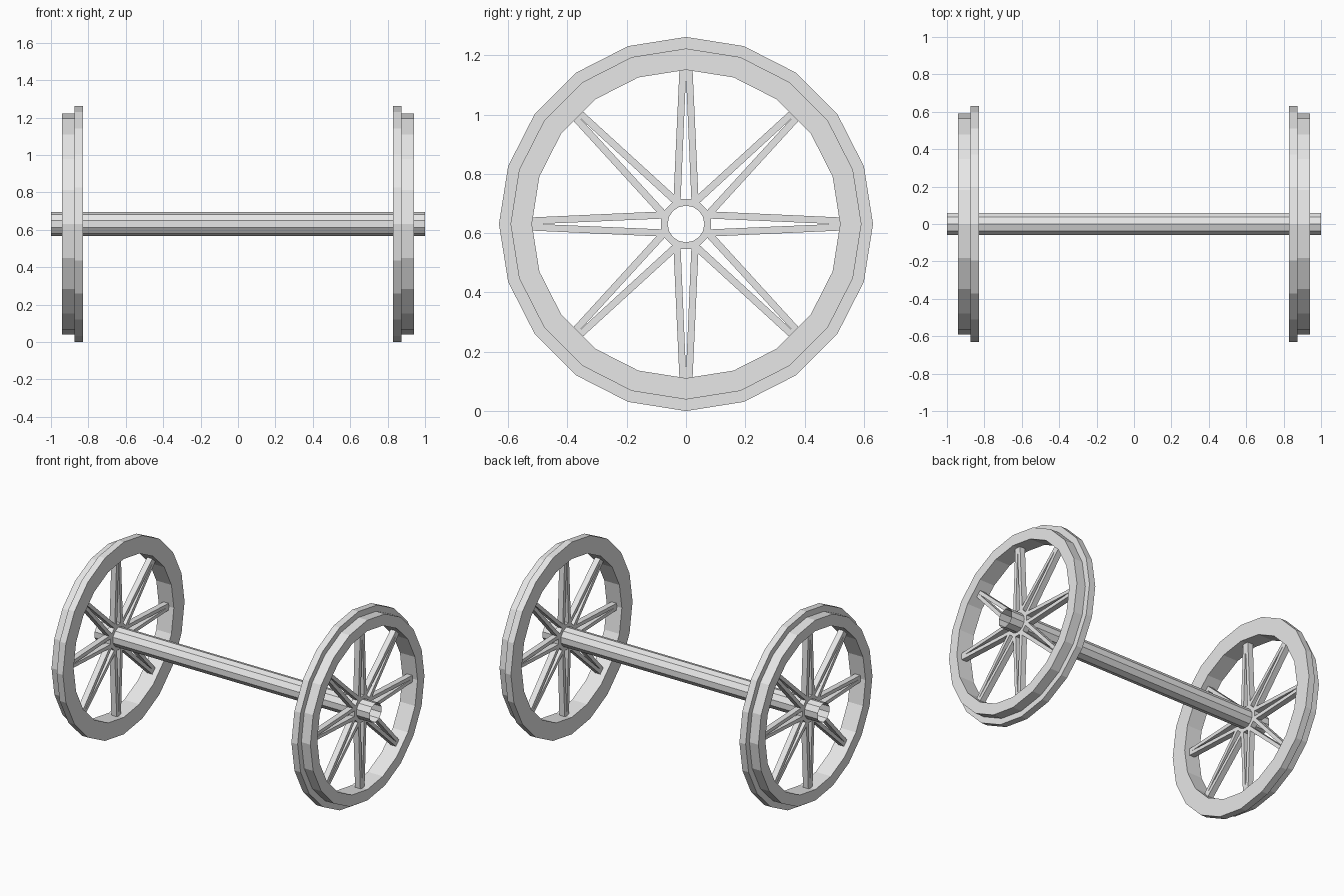
import bpy, bmesh
from math import pi, sin, cos
from mathutils import Matrix, Vector

if "Cube" in bpy.data.objects:
    bpy.data.objects.remove(bpy.data.objects["Cube"])

CENTRE_Z = 0.631
grey = bpy.data.materials.new("plain_grey")
grey.use_nodes = True
grey.diffuse_color = (0.8, 0.8, 0.8, 1)
grey.node_tree.nodes["Principled BSDF"].inputs["Base Color"].default_value = (0.8, 0.8, 0.8, 1)


def finish(name, bm):
    bmesh.ops.recalc_face_normals(bm, faces=bm.faces)
    mesh = bpy.data.meshes.new(name)
    bm.to_mesh(mesh)
    bm.free()
    mesh.materials.append(grey)
    obj = bpy.data.objects.new(name, mesh)
    obj.location.z = CENTRE_Z
    bpy.context.collection.objects.link(obj)
    return obj


def lathe(name, profile, sides, closed):
    """Turn an (x, radius) profile around the x axis with a corner on top."""
    bm = bmesh.new()
    rings = []
    for i in range(sides):
        a = 2 * pi * i / sides
        rings.append([bm.verts.new((x, r * sin(a), r * cos(a))) for x, r in profile])
    count = len(profile)
    for i in range(sides):
        here, there = rings[i], rings[(i + 1) % sides]
        for j in range(count if closed else count - 1):
            k = (j + 1) % count
            bm.faces.new((here[j], here[k], there[k], there[j]))
    return finish(name, bm)


def spokes(name, x_mid, depth):
    """Eight split spokes that taper from a small hub to the rim."""
    hub_r = 0.062
    hub_mid, hub_side = (0, hub_r), (hub_r * sin(pi / 8), hub_r * cos(pi / 8))
    slot_mid, slot_side, crotch = (0, 0.084), (0.018, 0.084), (0.0414, 0.1)
    tip_side, tip_mid, slot_tip = (0.022, 0.525), (0, 0.525), (0, 0.5)
    half = [(hub_mid, hub_side, crotch, slot_side, slot_mid),
            (slot_side, crotch, tip_side, tip_mid, slot_tip)]
    bm = bmesh.new()
    for i in range(8):
        turn = Matrix.Rotation(i * pi / 4, 3, 'X')
        for side in (1, -1):
            for poly in half:
                bm.faces.new([bm.verts.new(turn @ Vector((0, side * u, v))) for u, v in poly])
    bmesh.ops.remove_doubles(bm, verts=bm.verts, dist=0.001)
    bmesh.ops.recalc_face_normals(bm, faces=bm.faces)
    bmesh.ops.translate(bm, verts=bm.verts, vec=(x_mid - depth / 2, 0, 0))
    # thicken the flat pattern
    out = bmesh.ops.extrude_face_region(bm, geom=bm.faces[:])
    moved = [g for g in out["geom"] if isinstance(g, bmesh.types.BMVert)]
    bmesh.ops.translate(bm, verts=moved, vec=(depth, 0, 0))
    return finish(name, bm)


# Open hollow axle
lathe("axle", [(-1, 0.063), (1, 0.063)], 10, False)

# Wheels: inner flange beside a narrower tread
rim = [(0.83, 0.52), (0.83, 0.631), (0.875, 0.631),
       (0.875, 0.592), (0.94, 0.592), (0.94, 0.52)]
for label, s in (("left", 1), ("right", -1)):
    lathe(label + "_wheel_rim", [(s * x, r) for x, r in rim], 20, True)
    spokes(label + "_wheel_spokes", s * 0.885, 0.038)
